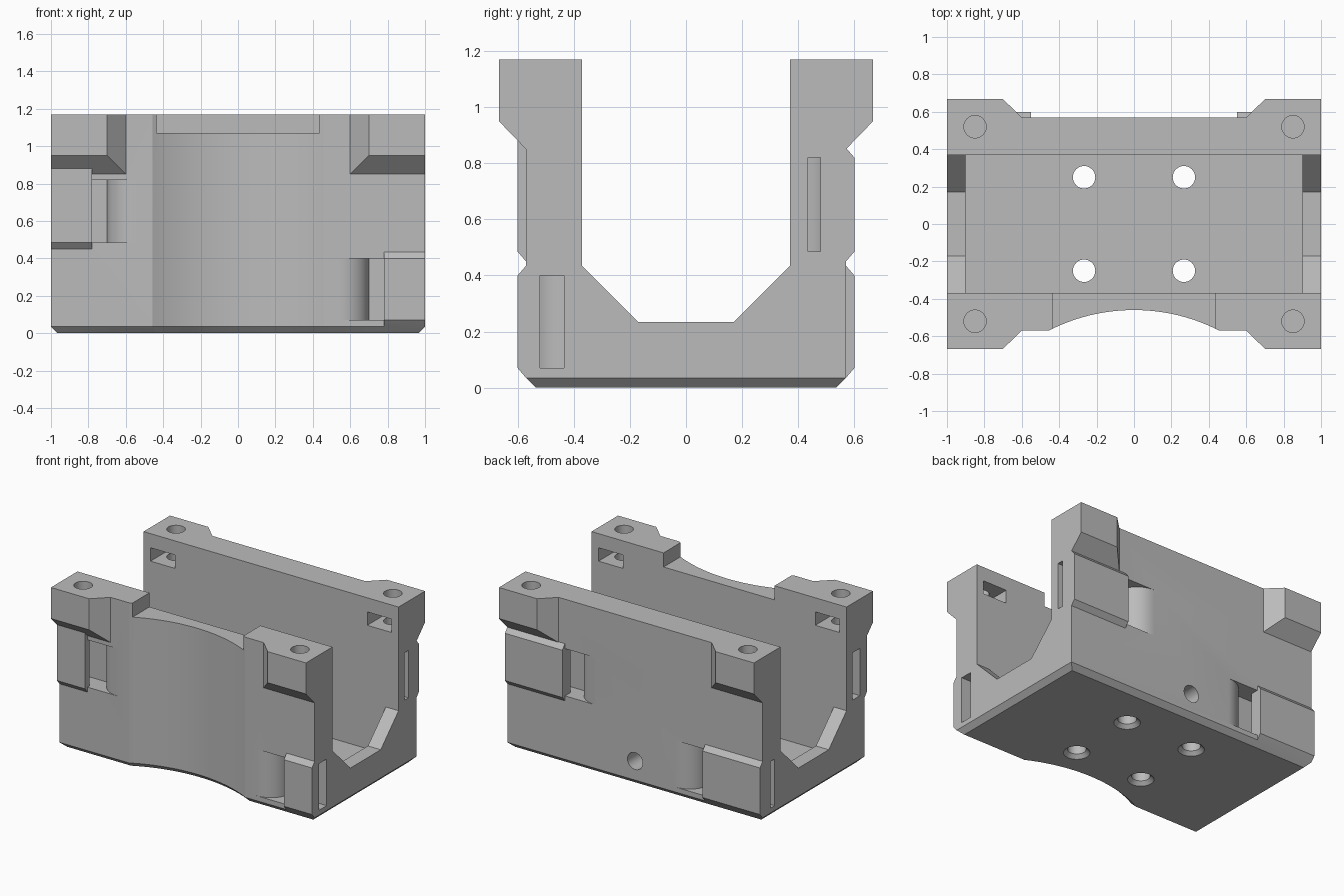
import bpy, bmesh, math
from mathutils import Vector

cube = bpy.data.objects.get("Cube")
if cube:
    bpy.data.objects.remove(cube, do_unlink=True)

mat = bpy.data.materials.new("plain grey")
mat.use_nodes = True
GREY = (0.5, 0.5, 0.5, 1)
mat.diffuse_color = GREY
mat.node_tree.nodes["Principled BSDF"].inputs["Base Color"].default_value = GREY

TOP = 1.17     # overall height
WALL = 0.57    # outer wall face
INNER = 0.37   # inner wall face


def add_object(name, bm):
    bmesh.ops.recalc_face_normals(bm, faces=bm.faces)
    mesh = bpy.data.meshes.new(name)
    bm.to_mesh(mesh)
    bm.free()
    mesh.materials.append(mat)
    obj = bpy.data.objects.new(name, mesh)
    bpy.context.collection.objects.link(obj)
    return obj


def hull(name, points):
    """Convex solid around the given points."""
    bm = bmesh.new()
    for p in points:
        bm.verts.new(p)
    bmesh.ops.convex_hull(bm, input=bm.verts)
    bmesh.ops.dissolve_limit(bm, angle_limit=0.01, verts=bm.verts, edges=bm.edges)
    return add_object(name, bm)


def box(name, x0, x1, y0, y1, z0, z1):
    return hull(name, [(x, y, z) for x in (x0, x1) for y in (y0, y1) for z in (z0, z1)])


def prism_x(name, profile, x0, x1):
    """Convex (y, z) profile run along x."""
    return hull(name, [(x, y, z) for x in (x0, x1) for y, z in profile])


def prism_z(name, profile, z0, z1):
    """Any (x, y) profile raised along z."""
    bm = bmesh.new()
    face = bm.faces.new([bm.verts.new((x, y, z0)) for x, y in profile])
    ext = bmesh.ops.extrude_face_region(bm, geom=[face])["geom"]
    moved = [v for v in ext if isinstance(v, bmesh.types.BMVert)]
    bmesh.ops.translate(bm, verts=moved, vec=(0, 0, z1 - z0))
    return add_object(name, bm)


def cone(name, start, axis, r0, r1, length, segments=32):
    bm = bmesh.new()
    bmesh.ops.create_cone(bm, cap_ends=True, segments=segments,
                          radius1=r0, radius2=r1, depth=length)
    rot = Vector((0, 0, 1)).rotation_difference(Vector(axis))
    bmesh.ops.rotate(bm, verts=bm.verts, matrix=rot.to_matrix())
    bmesh.ops.translate(bm, verts=bm.verts,
                        vec=Vector(start) + Vector(axis) * length / 2)
    return add_object(name, bm)


def combine(tool, operation):
    tool.hide_render = True
    mod = body.modifiers.new(tool.name, "BOOLEAN")
    mod.operation = operation
    mod.solver = "EXACT"
    mod.object = tool
    bpy.context.view_layer.objects.active = body
    bpy.ops.object.modifier_apply(modifier=mod.name)
    bpy.data.objects.remove(tool, do_unlink=True)


def add(tool):
    combine(tool, "UNION")


def cut(tool):
    combine(tool, "DIFFERENCE")


# Main block with a chamfered base
body = hull("carriage_body", [(sx * x, sy * y, z) for sx in (-1, 1) for sy in (-1, 1)
                              for x, y, z in ((0.965, WALL - 0.035, 0), (1, WALL, 0.035),
                                              (1, WALL, TOP))])

# Corner lugs, tapered below and on the inner side
for sx in (-1, 1):
    for sy in (-1, 1):
        add(hull("corner_lug", [(sx * x, sy * y, z)
                                for y, x0, z0 in ((0.5, 0.6, 0.85), (WALL, 0.6, 0.85),
                                                  (0.667, 0.7, 0.95))
                                for x in (x0, 1) for z in (z0, TOP)]))

# Strap bosses: (x side, y side, inner x, low z, high z, chamfered top)
STRAPS = [(-1, -1, 0.78, 0.485, 0.82, False), (1, -1, 0.78, 0.07, 0.4, True),
          (1, 1, 0.55, 0.485, 0.82, True), (-1, 1, 0.55, 0.07, 0.4, True)]
for sx, sy, xi, z0, z1, chamfer in STRAPS:
    top = [(0.6, z1), (WALL, z1 + 0.035), (0.5, z1 + 0.035)]
    if not chamfer:
        top = [(0.6, 0.9), (0.5, 0.9)]
    side = [(0.5, z0 - 0.035), (WALL, z0 - 0.035), (0.6, z0)] + top
    add(prism_x("strap_boss", [(sy * y, z) for y, z in side], sx * xi, sx))

# Open channel, deeper pocket between the end ribs, and front notch
cut(prism_x("channel_cut", [(s * y, z) for s in (-1, 1)
                            for y, z in ((INNER, 1.4), (INNER, 0.435), (0.17, 0.235))], -1.2, 1.2))
cut(box("pocket_cut", -0.9, 0.9, -INNER, INNER, 0.1, 1.4))
cut(box("notch_cut", -0.435, 0.435, -0.8, -0.3, 1.07, 1.4))

# Shallow round scoop down the front, with a chamfered foot
cut(cone("scoop_cut", (0, -1.46, -0.1), (0, 0, 1), 1, 1, 1.6, 160))
cut(cone("scoop_foot_cut", (0, -1.46, -0.005), (0, 0, 1), 1.04, 1, 0.04, 160))

# Strap tunnels curving from the side walls to the ends
for sx, sy, xi, z0, z1, chamfer in STRAPS:
    front = sy < 0
    outer = 0.52 if front else 0.48
    floor = 0.435
    depth = WALL - floor
    path = [(xi - 0.24 + 0.16 * math.sin(a), floor + depth * math.cos(a))
            for a in [math.pi / 2 * i / 10 for i in range(11)]]
    path = [(path[0][0], 0.7)] + path
    path += [(1.1, floor), (1.1, outer), (xi + 0.03, outer), (xi, outer + 0.03), (xi, 0.7)]
    cut(prism_z("strap_tunnel_cut", [(sx * x, sy * y) for x, y in path], z0, z1))

# Screw holes and nut slots in the lugs, countersunk holes in the floor
for sx in (-1, 1):
    for sy in (-1, 1):
        cut(cone("lug_hole_cut", (sx * 0.85, sy * 0.52, 0.87), (0, 0, 1), 0.06, 0.06, 0.5))
        cut(box("nut_slot_cut", sx * 0.755, sx * 0.945, sy * 0.3, sy * 0.615, 0.975, 1.07))
        floor_spot = (sx * 0.267, sy * 0.25)
        cut(cone("floor_hole_cut", (*floor_spot, -0.1), (0, 0, 1), 0.06, 0.06, 0.4))
        cut(cone("countersink_cut", (*floor_spot, -0.005), (0, 0, 1), 0.09, 0.06, 0.03))

# Cable hole in the back wall
cut(cone("back_hole_cut", (0, 0.3, 0.17), (0, 1, 0), 0.06, 0.06, 0.5))

# Crisp edges, smooth curves
bpy.ops.object.select_all(action="DESELECT")
body.select_set(True)
bpy.context.view_layer.objects.active = body
bpy.ops.object.shade_smooth_by_angle(angle=math.radians(25))
